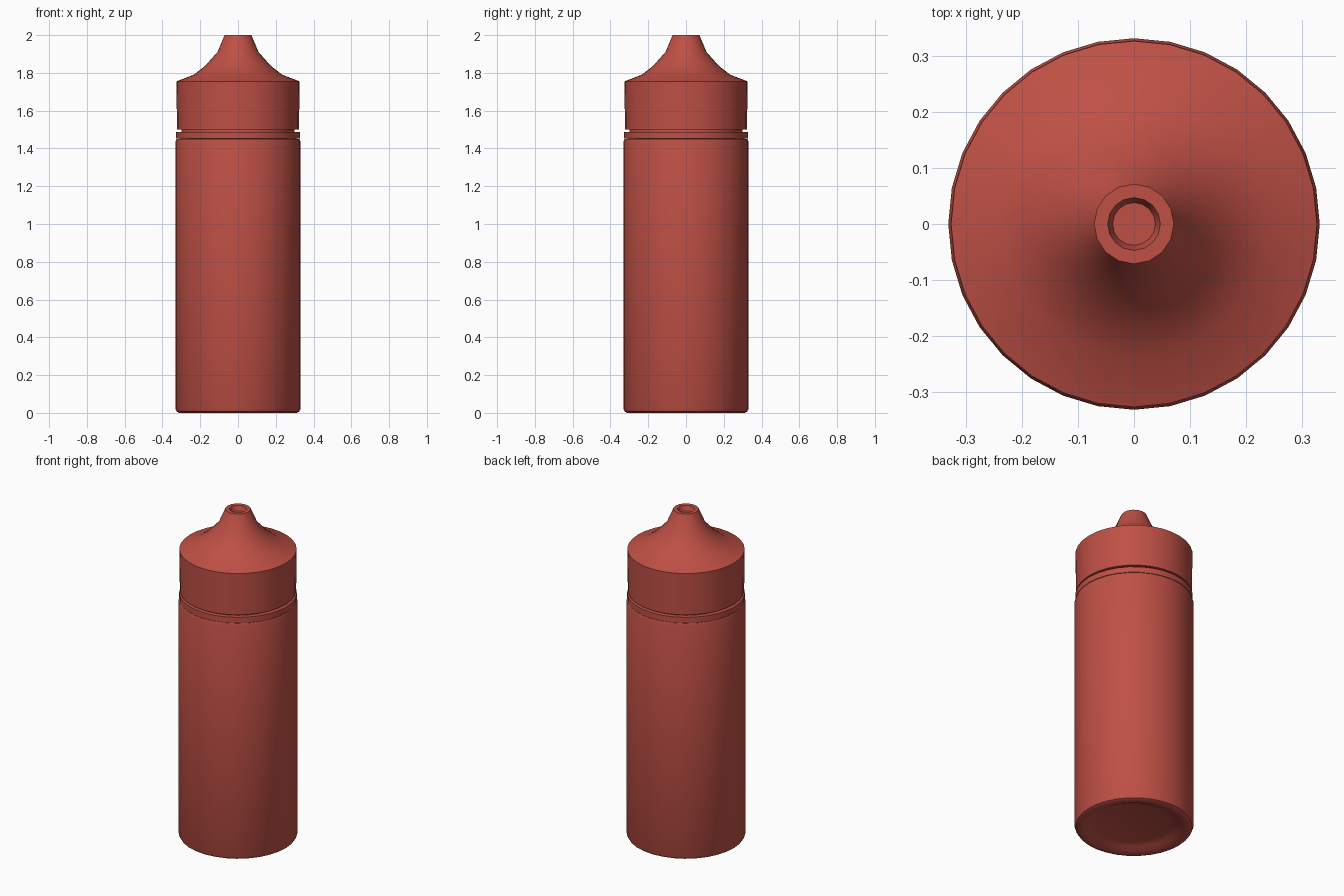
import bpy, bmesh, math

if "Cube" in bpy.data.objects:
    bpy.data.objects.remove(bpy.data.objects["Cube"])

SIDES = 32
red = bpy.data.materials.new("red_plastic")
red.diffuse_color = (0.52, 0.08, 0.06, 1)
red.use_nodes = True
red.node_tree.nodes["Principled BSDF"].inputs["Base Color"].default_value = red.diffuse_color


def lathe(name, profile, coarse=(), angle=35):
    """Spin (radius, z) points about z; rings listed in coarse get half the sides."""
    bm = bmesh.new()
    rings = []
    for k, (r, z) in enumerate(profile):
        if r == 0:
            rings.append([bm.verts.new((0, 0, z))] * SIDES)
            continue
        ring = []
        for i in range(SIDES):
            a = 2 * math.pi * i / SIDES
            rr = r * math.cos(2 * math.pi / SIDES) if k in coarse and i % 2 else r
            ring.append(bm.verts.new((rr * math.cos(a), rr * math.sin(a), z)))
        rings.append(ring)
    for lo, hi in zip(rings, rings[1:]):
        for i in range(SIDES):
            j = (i + 1) % SIDES
            quad = list(dict.fromkeys((lo[i], lo[j], hi[j], hi[i])))
            bm.faces.new(quad)
    bmesh.ops.recalc_face_normals(bm, faces=bm.faces)
    me = bpy.data.meshes.new(name)
    bm.to_mesh(me)
    bm.free()
    ob = bpy.data.objects.new(name, me)
    bpy.context.collection.objects.link(ob)
    me.materials.append(red)
    bpy.ops.object.select_all(action='DESELECT')
    ob.select_set(True)
    bpy.context.view_layer.objects.active = ob
    bpy.ops.object.shade_smooth_by_angle(angle=math.radians(angle))
    return ob


# Bottle with recessed base, rounded foot and a neck reaching into the cap
lathe("bottle_body", [
    (0, 0.03), (0.21, 0.03), (0.24, 0.02), (0.27, 0.005), (0.295, 0), (0.31, 0),
    (0.324, 0.007), (0.331, 0.022), (0.331, 1.435), (0.326, 1.45),
    (0.3, 1.452), (0.3, 1.52), (0, 1.52)])

# Tamper ring
lathe("seal_ring", [
    (0.3, 1.452), (0.327, 1.452), (0.327, 1.487), (0.3, 1.487), (0.3, 1.452)])

# Cap with flared nozzle and a shallow hole at the tip
lathe("nozzle_cap", [
    (0, 1.5), (0.323, 1.5), (0.326, 1.755), (0.235, 1.79), (0.175, 1.836),
    (0.109, 1.91), (0.071, 2.0), (0.047, 2.0), (0.038, 1.97), (0, 1.97)],
    coarse=(6, 7, 8))
